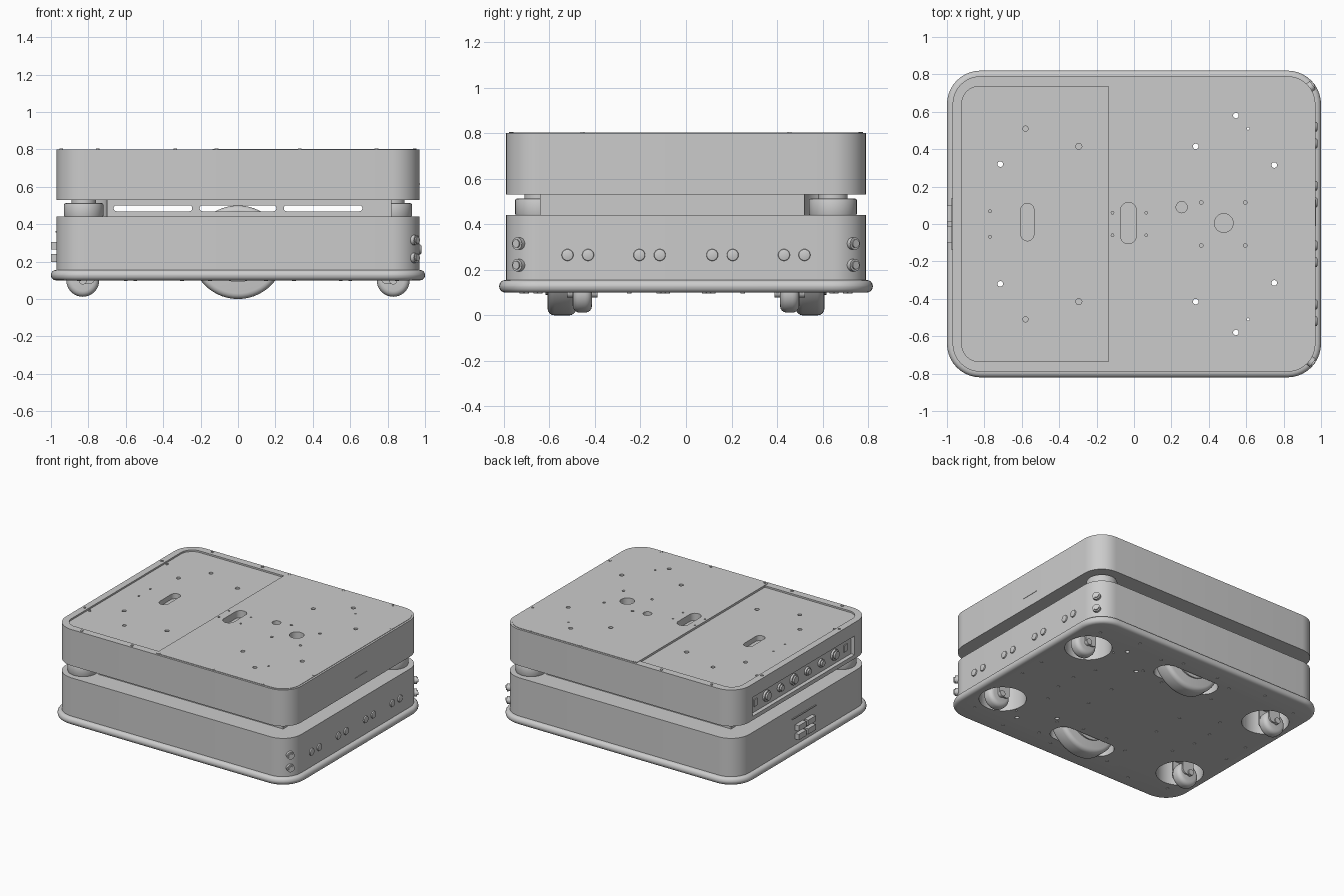
import bpy, bmesh, math
from mathutils import Matrix, Vector

cube = bpy.data.objects.get("Cube")
if cube:
    bpy.data.objects.remove(cube, do_unlink=True)

grey = bpy.data.materials.new("plain_grey")
grey.use_nodes = True
COLOR = (0.6, 0.6, 0.6, 1)
grey.diffuse_color = COLOR
grey.node_tree.nodes["Principled BSDF"].inputs["Base Color"].default_value = COLOR


def slab(bm, center, size, r=0, axis="z", r2=None, seg=10):
    """Rounded rectangle extruded along an axis; r2 is the radius on the far side."""
    k = "xyz".index(axis)
    iu, iv = (k + 1) % 3, (k + 2) % 3
    hu, hv, hw = size[iu] / 2, size[iv] / 2, size[k] / 2
    r2 = r if r2 is None else r2
    pts = []
    for i, (su, sv) in enumerate([(1, 1), (-1, 1), (-1, -1), (1, -1)]):
        rad = r2 if su > 0 else r
        for j in range(seg + 1 if rad else 1):
            a = math.pi / 2 * (i + j / seg)
            p = Vector((su * (hu - rad) + rad * math.cos(a), sv * (hv - rad) + rad * math.sin(a)))
            if not rad:
                p = Vector((su * hu, sv * hv))
            if not pts or (p - pts[-1]).length > 1e-5:
                pts.append(p)
    if (pts[0] - pts[-1]).length < 1e-5:
        pts.pop()
    rings = []
    for w in (-hw, hw):
        ring = []
        for p in pts:
            co = list(center)
            co[iu] += p.x
            co[iv] += p.y
            co[k] += w
            ring.append(bm.verts.new(co))
        rings.append(ring)
    lo, hi = rings
    bm.faces.new(lo[::-1])
    bm.faces.new(hi)
    for i in range(len(pts)):
        j = (i + 1) % len(pts)
        bm.faces.new((lo[i], lo[j], hi[j], hi[i]))


def disc(bm, center, r, depth, axis="z", seg=6):
    size = [2 * r] * 3
    size["xyz".index(axis)] = depth
    slab(bm, center, size, r, axis, seg=seg)


def finish(name, bm, cuts=(), bevel=0, segments=4, matrix=None):
    """Make an object, bake its bevel and cuts, then shade it."""
    if matrix:
        bmesh.ops.transform(bm, matrix=matrix, verts=bm.verts)
    me = bpy.data.meshes.new(name)
    bm.to_mesh(me)
    bm.free()
    ob = bpy.data.objects.new(name, me)
    bpy.context.collection.objects.link(ob)
    if bevel:
        m = ob.modifiers.new("bevel", "BEVEL")
        m.width, m.segments, m.limit_method = bevel, segments, "ANGLE"
    for c in cuts:
        m = ob.modifiers.new("cut", "BOOLEAN")
        m.operation, m.solver, m.object = "DIFFERENCE", "EXACT", c
    if bevel or cuts:
        dg = bpy.context.evaluated_depsgraph_get()
        ob.data = bpy.data.meshes.new_from_object(ob.evaluated_get(dg))
        ob.modifiers.clear()
    ob.data.materials.clear()
    ob.data.materials.append(grey)
    ob.data.polygons.foreach_set("use_smooth", [True] * len(ob.data.polygons))
    ob.data.set_sharp_from_angle(angle=math.radians(32))
    return ob


def cutter(name, bm):
    ob = finish(name, bm)
    ob.data.materials.clear()
    ob.hide_render = True
    return ob


def part(name, center, size, r=0, axis="z", **kw):
    bm = bmesh.new()
    slab(bm, center, size, r, axis)
    return finish(name, bm, **kw)


SIDES = (-1, 1)
CORNERS = [(sx, sy) for sx in SIDES for sy in SIDES]

# Cutters: wheel wells, through holes, top pockets, side panel, core slots
bm = bmesh.new()
for sx, sy in CORNERS:
    disc(bm, (sx * 0.78, sy * 0.45, 0.2), 0.16, 0.4, seg=10)
for s in SIDES:
    slab(bm, (0, s * 0.545, 0.25), (0.5, 0.18, 0.6), 0.08)
wells = cutter("well_cutter", bm)

bm = bmesh.new()
for s in SIDES:
    for x, y in ((0.33, 0.415), (0.545, 0.58), (0.75, 0.315), (-0.715, 0.32)):
        disc(bm, (x, s * y, 0.5), 0.015, 1.2)
    disc(bm, (0.61, s * 0.51, 0.5), 0.007, 1.2)
holes = cutter("hole_cutter", bm)

bm = bmesh.new()
slab(bm, (-0.57, 0.01, 0.8), (0.07, 0.2, 0.1), 0.035)
slab(bm, (-0.03, 0.005, 0.8), (0.085, 0.22, 0.1), 0.042)
disc(bm, (0.255, 0.09, 0.8), 0.03, 0.1)
disc(bm, (0.48, 0.005, 0.8), 0.05, 0.1, seg=10)
for s in SIDES:
    for x, y, r in ((-0.58, 0.51, 0.014), (-0.295, 0.415, 0.016), (0.36, 0.115, 0.01),
                    (0.595, 0.115, 0.01), (0.065, 0.06, 0.007), (-0.115, 0.06, 0.007),
                    (-0.77, 0.068, 0.007)):
        disc(bm, (x, s * y, 0.8), r, 0.08)
pockets = cutter("pocket_cutter", bm)

bm = bmesh.new()
slab(bm, (-0.5275, 0, 0.81), (0.785, 1.47, 0.044), 0.09, r2=0)
slab(bm, (-1, 0, 0.63), (0.12, 1.2, 0.14))
recesses = cutter("recess_cutter", bm)

bm = bmesh.new()
for x, w in ((-0.455, 0.42), (0, 0.41), (0.455, 0.42)):
    slab(bm, (x, 0, 0.485), (w, 2, 0.032), 0.015, "y", seg=4)
slots = cutter("slot_cutter", bm)

bm = bmesh.new()
slab(bm, (0, 0, 0.485), (1.36, 1.24, 0.2))
for s in SIDES:
    disc(bm, (s * 0.825, s * 0.645, 0.485), 0.125, 0.2, seg=10)
cavity = cutter("cavity_cutter", bm)

# Body shells, bumper and the recessed core between the two shells
part("bumper", (0, 0, 0.1275), (2, 1.64, 0.055), 0.18, cuts=(wells, holes), bevel=0.026)
part("lower_body", (0, 0, 0.29), (1.94, 1.58, 0.3), 0.15, cuts=(wells, holes))
part("core", (0, 0, 0.485), (1.64, 1.28, 0.1), 0, cuts=(cavity, slots, holes))
part("upper_body", (0, 0, 0.665), (1.94, 1.58, 0.27), 0.15, cuts=(recesses, pockets, holes))
bm = bmesh.new()
slab(bm, (0.41, 0, 0.799), (1.09, 1.55, 0.008), 0, r2=0.135)
finish("deck_plate", bm, cuts=(pockets, holes))

# Drive wheels with hubs
for s, side in zip(SIDES, ("front", "back")):
    bm = bmesh.new()
    disc(bm, (0, s * 0.545, 0.25), 0.25, 0.125, "y", seg=14)
    finish(side + "_drive_wheel", bm, bevel=0.03)
    bm = bmesh.new()
    disc(bm, (0, s * 0.545, 0.25), 0.16, 0.145, "y", seg=10)
    finish(side + "_drive_hub", bm)

# Swivel casters: tyre, fork, axle and swivel post
for sx, sy in CORNERS:
    name = ("back" if sy > 0 else "front") + ("_left" if sx > 0 else "_right")
    x, y = sx * 0.83, sy * 0.455
    bm = bmesh.new()
    disc(bm, (x, y, 0.1), 0.088, 0.085, "y", seg=10)
    finish(name + "_caster_wheel", bm, bevel=0.03)
    bm = bmesh.new()
    for s in SIDES:
        slab(bm, (x - sx * 0.02, y + s * 0.053, 0.155), (0.09, 0.012, 0.15), 0.03, "y", seg=4)
    disc(bm, (x, y, 0.1), 0.022, 0.135, "y")
    slab(bm, (x - sx * 0.02, y, 0.225), (0.1, 0.118, 0.02), 0.02)
    disc(bm, (sx * 0.78, y, 0.32), 0.05, 0.18)
    finish(name + "_caster_fork", bm)

# Corner scanners
for s, name in zip(SIDES, ("front_right", "back_left")):
    bm = bmesh.new()
    disc(bm, (s * 0.825, s * 0.645, 0.475), 0.105, 0.075, seg=10)
    finish(name + "_scanner", bm, bevel=0.008, segments=2)
    bm = bmesh.new()
    disc(bm, (s * 0.825, s * 0.645, 0.52), 0.065, 0.04, seg=8)
    finish(name + "_scanner_mount", bm)

# Side sensors and corner knobs
bm = bmesh.new()
for s in SIDES:
    for y in (0.115, 0.205, 0.43, 0.52):
        disc(bm, (0.965, s * y, 0.265), 0.026, 0.03, "x")
finish("side_sensors", bm, bevel=0.006, segments=2)
for s, side in zip(SIDES, ("front", "back")):
    bm = bmesh.new()
    for z in (0.22, 0.315):
        disc(bm, (0.15, 0, z), 0.027, 0.04, "x")
        disc(bm, (0.17, 0, z), 0.018, 0.016, "x")
    turn = Matrix.Translation((0.82, s * 0.64, 0)) @ Matrix.Rotation(s * math.radians(37), 4, "Z")
    finish(side + "_corner_knobs", bm, matrix=turn)

# Small grip line on the upper shell
part("side_grip", (0.971, 0.06, 0.615), (0.004, 0.14, 0.006))

# Connectors in the side panel
bm = bmesh.new()
for i, y in enumerate((0.4, 0.24, 0.08, -0.08, -0.24, -0.4)):
    r = 0.04 if i in (0, 2, 5) else 0.03
    disc(bm, (-0.945, y, 0.63), r, 0.02, "x", seg=3)
    disc(bm, (-0.952, y, 0.63), r * 0.7, 0.03, "x")
for y in (0.53, -0.53):
    slab(bm, (-0.942, y, 0.63), (0.012, 0.04, 0.05))
finish("panel_connectors", bm)

# Charging contacts
bm = bmesh.new()
for y in (-0.055, 0.055):
    for z in (0.22, 0.285):
        slab(bm, (-0.98, y, z), (0.04, 0.09, 0.042))
slab(bm, (-0.972, 0, 0.36), (0.008, 0.28, 0.008))
finish("charging_contacts", bm)

# Deck screws and underside screws
bm = bmesh.new()
for s in SIDES:
    for x in (-0.75, -0.335, -0.115, 0.33, 0.74):
        disc(bm, (x, s * 0.768, 0.8), 0.01, 0.01, seg=3)
    for x in (0.945, -0.945):
        disc(bm, (x, s * 0.455, 0.8), 0.009, 0.01, seg=3)
    disc(bm, (-0.905, s * 0.455, 0.79), 0.01, 0.008, seg=3)
finish("deck_screws", bm)
bm = bmesh.new()
for sx, sy in CORNERS:
    for x, y in ((0.3, 0.64), (0.3, 0.45), (0.1, 0.41), (0.55, 0.72), (0.55, 0.25), (0.9, 0.1),
                 (0.6, 0.08), (0.3, 0.12), (0.85, 0.66), (0.15, 0.7)):
        disc(bm, (sx * x, sy * y, 0.1), 0.01, 0.008, seg=3)
finish("underside_screws", bm)

# Remove the cutters now that every cut is baked
for c in (wells, holes, pockets, recesses, slots, cavity):
    bpy.data.objects.remove(c, do_unlink=True)
